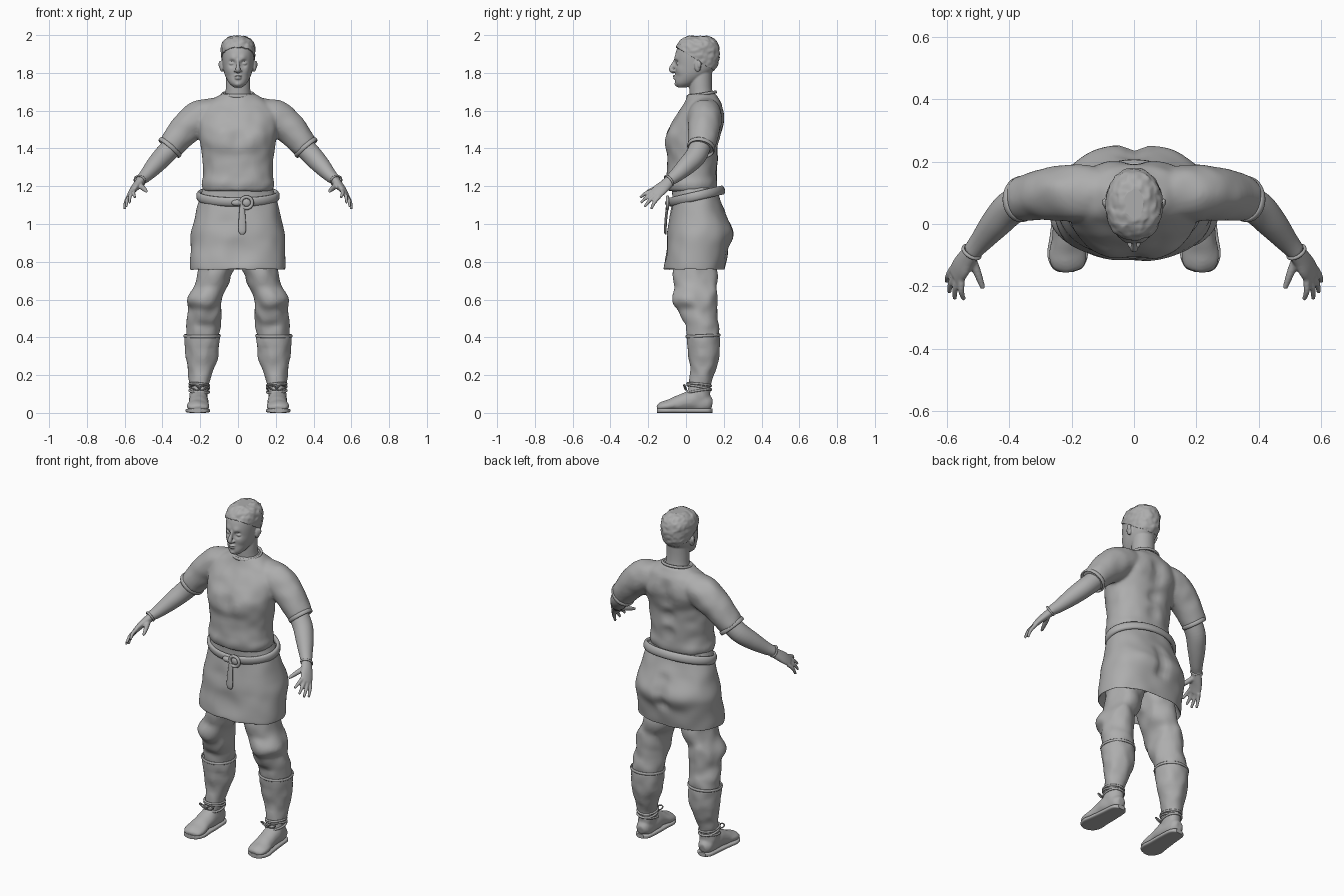
import bpy, bmesh
from math import cos, sin, pi, copysign
from mathutils import Vector, Matrix, noise

start_cube = bpy.data.objects.get("Cube")
if start_cube:
    bpy.data.objects.remove(start_cube)

grey = bpy.data.materials.new("plain grey")
grey.use_nodes = True
tone = (0.42, 0.42, 0.42, 1)
grey.diffuse_color = tone
grey.node_tree.nodes["Principled BSDF"].inputs["Base Color"].default_value = tone


def resample(rows, steps):
    """Smooth curve through rows of (x, y, z, radius, radius)."""
    pts = [Vector(r) for r in rows]
    out = []
    for i in range(len(pts) - 1):
        a, b, c, d = pts[max(i - 1, 0)], pts[i], pts[i + 1], pts[min(i + 2, len(pts) - 1)]
        for k in range(steps):
            t = k / steps
            m, n = (c - a) / 2, (d - b) / 2
            out.append(b + m * t + (3 * (c - b) - 2 * m - n) * t ** 2
                       + (2 * (b - c) + m + n) * t ** 3)
    return out + [pts[-1]]


def bridge(bm, a, b):
    for i in range(len(a)):
        j = (i + 1) % len(a)
        bm.faces.new((a[i], a[j], b[j], b[i])).smooth = True


def loft(bm, rows, ref=None, n=36, steps=6, power=2.0, side=1):
    """Skin over oval sections: level ones, or square to the path when ref is given."""
    secs, loops = resample(rows, steps), []
    for i, s in enumerate(secs):
        u, v = Vector((1, 0, 0)), Vector((0, 1, 0))
        if ref is not None:
            t = (secs[min(i + 1, len(secs) - 1)].xyz - secs[max(i - 1, 0)].xyz).normalized()
            u = Vector(ref)
            u = (u - t * u.dot(t)).normalized()
            v = t.cross(u)
        loop = []
        for k in range(n):
            c, d = cos(2 * pi * k / n), sin(2 * pi * k / n)
            p = (s.xyz + u * copysign(abs(c) ** (2 / power), c) * s[3]
                 + v * copysign(abs(d) ** (2 / power), d) * s[4])
            loop.append(bm.verts.new((p.x * side, p.y, p.z)))
        loops.append(loop)
    for a, b in zip(loops, loops[1:]):
        bridge(bm, a, b)
    for end in (loops[0], loops[-1]):
        for e in bm.faces.new(end).edges:
            e.smooth = False


def stack(rows):
    """Sections centred on x: (z, y, half width, half depth)."""
    return [(0, y, z, a, b) for z, y, a, b in rows]


def hoop(bm, centre, u, v, thick, tall, n=48, m=10):
    """Closed oval band with radius vectors u and v."""
    c, u, v = Vector(centre), Vector(u), Vector(v)
    axis = u.cross(v).normalized()
    loops = []
    for i in range(n):
        r = u * cos(2 * pi * i / n) + v * sin(2 * pi * i / n)
        loops.append([bm.verts.new(c + r + r.normalized() * thick * cos(2 * pi * k / m)
                                   + axis * tall * sin(2 * pi * k / m)) for k in range(m)])
    for i in range(n):
        bridge(bm, loops[i], loops[(i + 1) % n])


def blob(bm, at, size):
    made = bmesh.ops.create_icosphere(bm, subdivisions=3, radius=1,
                                      matrix=Matrix.LocRotScale(Vector(at), None, Vector(size)))
    for f in {f for v in made["verts"] for f in v.link_faces}:
        f.smooth = True


def push(bm, at, reach, shift):
    """Soft dent or swell on both sides of the body."""
    for v in bm.verts:
        d = (Vector((abs(v.co.x), v.co.y, v.co.z)) - Vector(at)).length / reach
        if d < 1:
            v.co.y += shift * (1 - d * d) ** 2


def wobble(bm, amount, scale):
    for v in bm.verts:
        v.co += noise.noise_vector(v.co * scale) * amount


def finish(bm, name, mirror=False, voxel=0, relax=4):
    bmesh.ops.recalc_face_normals(bm, faces=bm.faces[:])
    mesh = bpy.data.meshes.new(name)
    bm.to_mesh(mesh)
    bm.free()
    mesh.materials.append(grey)
    ob = bpy.data.objects.new(name, mesh)
    bpy.context.collection.objects.link(ob)
    if mirror:
        ob.modifiers.new("mirror", 'MIRROR').use_mirror_merge = False
    if voxel:
        mod = ob.modifiers.new("fuse", 'REMESH')
        mod.mode, mod.voxel_size, mod.use_smooth_shade = 'VOXEL', voxel, True
        mod = ob.modifiers.new("relax", 'SMOOTH')
        mod.factor, mod.iterations = 0.5, relax
    return ob


# Tunic with fused sleeves
bm = bmesh.new()
loft(bm, stack([(1.175, .03, .182, .128), (1.21, .03, .192, .137), (1.26, .03, .184, .133),
                (1.34, .035, .188, .135), (1.42, .033, .198, .14), (1.5, .05, .21, .14),
                (1.58, .075, .21, .125), (1.635, .09, .175, .1), (1.67, .088, .12, .082),
                (1.69, .085, .086, .073)]), n=64, power=2.2)
push(bm, (.09, -.09, 1.46), .11, -.014)
push(bm, (0, -.1, 1.45), .06, .01)
push(bm, (.1, .19, 1.53), .1, .012)
for z in (1.3, 1.4, 1.5, 1.58):
    push(bm, (0, .18, z), .06, -.012)
for side in (1, -1):
    loft(bm, [(.06, .1, 1.6, .07, .07), (.13, .1, 1.59, .085, .078), (.2, .1, 1.56, .09, .095),
              (.28, .095, 1.5, .083, .085), (.36, .08, 1.405, .07, .068)],
         ref=(0, 1, 0), side=side)
wobble(bm, .005, 16)
finish(bm, "tunic", voxel=.009, relax=5)

# Collar, sleeve hems
bm = bmesh.new()
hoop(bm, (0, .083, 1.687), (.083, 0, 0), (0, .074, .012), .007, .008)
finish(bm, "collar")
bm = bmesh.new()
hoop(bm, (.36, .08, 1.405), (0, .068, -.01), (.052, 0, .044), .006, .012)
finish(bm, "sleeve_hems", mirror=True)

# Arms and hands
bm = bmesh.new()
loft(bm, [(.32, .085, 1.44, .055, .055), (.39, .055, 1.365, .056, .054),
          (.44, .005, 1.31, .05, .048), (.49, -.055, 1.255, .037, .035),
          (.52, -.09, 1.23, .03, .027)], ref=(0, 1, 0))
spread = Vector((.506, .658, -.557))
loft(bm, [(.505, -.075, 1.24, .03, .025), (.535, -.11, 1.205, .034, .022),
          (.555, -.14, 1.18, .039, .018), (.572, -.167, 1.153, .035, .013)], ref=spread)
tips = [(.545, -.242, 1.14), (.574, -.24, 1.112), (.592, -.22, 1.09), (.599, -.185, 1.078)]
for k, tip in enumerate(tips):
    base = Vector((.566, -.16, 1.16)) + spread * (k - 1.5) * .019
    knuckle = base.lerp(Vector(tip), .5) + Vector((.005, -.003, .005))
    loft(bm, [(*base, .011, .011), (*knuckle, .01, .01), (*tip, .007, .007)],
         ref=spread, n=16)
loft(bm, [(.525, -.1, 1.21, .014, .016), (.502, -.155, 1.19, .014, .013),
          (.483, -.207, 1.172, .008, .008)], ref=spread, n=16)
finish(bm, "arms_and_hands", mirror=True, voxel=.005, relax=3)
bm = bmesh.new()
hoop(bm, (.52, -.09, 1.23), (.016, .021, -.018), (.022, -.001, .018), .005, .006)
finish(bm, "wrist_bands", mirror=True)

# Head, neck and face
skull = stack([(1.722, -.02, .02, .022), (1.745, -.002, .046, .055), (1.785, .03, .068, .086),
               (1.83, .05, .079, .109), (1.89, .057, .085, .115), (1.94, .062, .083, .104),
               (1.973, .065, .063, .08), (1.99, .065, .025, .04)])
bm = bmesh.new()
loft(bm, skull, n=72, steps=10, power=2.15)
push(bm, (.033, -.055, 1.85), .028, .014)
push(bm, (.03, -.06, 1.878), .03, -.006)
push(bm, (.048, -.03, 1.815), .035, -.006)
loft(bm, stack([(1.63, .09, .08, .07), (1.69, .08, .067, .062), (1.75, .077, .064, .06),
                (1.83, .08, .062, .06)]))
loft(bm, [(0, -.05, 1.875, .008, .01), (0, -.062, 1.85, .008, .012),
          (0, -.08, 1.818, .013, .011), (0, -.062, 1.802, .009, .008)], ref=(1, 0, 0), n=20)
for at, size in (((0, -.058, 1.784), (.021, .013, .005)), ((0, -.056, 1.771), (.018, .013, .006)),
                 ((0, -.041, 1.742), (.022, .02, .016))):
    blob(bm, at, size)
for s in (1, -1):
    blob(bm, (s * .013, -.064, 1.811), (.008, .012, .007))
    blob(bm, (s * .033, -.039, 1.849), (.015, .013, .009))
    blob(bm, (s * .086, .062, 1.836), (.012, .017, .031))
    blob(bm, (s * .095, .07, 1.845), (.008, .012, .02))
finish(bm, "head", voxel=.004, relax=2)

# Cropped hair cut along a sloping hairline
bm = bmesh.new()
loft(bm, [(x, y, z + .006, a + .005, b + .006) for x, y, z, a, b in skull],
     n=80, steps=12, power=2.15)
bmesh.ops.bisect_plane(bm, geom=bm.verts[:] + bm.edges[:] + bm.faces[:],
                       plane_co=(0, -.05, 1.935), plane_no=(0, .62, 1), clear_inner=True)
wobble(bm, .005, 45)
hair = finish(bm, "hair")
hair.modifiers.new("thickness", 'SOLIDIFY').thickness = .01

# Skirt with a hollow underside
bm = bmesh.new()
loft(bm, stack([(1.19, .045, .185, .12), (1.12, .055, .205, .13), (1.03, .067, .23, .153),
                (.95, .072, .246, .172), (.87, .06, .25, .166), (.775, .045, .255, .163),
                (.766, .045, .246, .156), (.84, .045, .21, .13)]), n=80, power=2.3)
push(bm, (.1, .23, .96), .12, .012)
for z in (1.04, .97, .9):
    push(bm, (0, .24, z), .06, -.016)
push(bm, (0, -.11, .85), .1, .012)
wobble(bm, .006, 11)
finish(bm, "skirt")

# Belt, knot, buckle and hanging strap
bm = bmesh.new()
hoop(bm, (0, .055, 1.148), (.208, 0, 0), (0, .138, .032), .013, .025, n=72)
finish(bm, "belt")
bm = bmesh.new()
hoop(bm, (.045, -.098, 1.113), (.03, 0, 0), (0, 0, .03), .009, .009)
blob(bm, (.045, -.093, 1.113), (.022, .012, .022))
blob(bm, (-.005, -.095, 1.112), (.03, .016, .017))
finish(bm, "buckle_and_knot")
bm = bmesh.new()
loft(bm, [(.022, -.098, 1.1, .012, .008), (.022, -.106, 1.03, .018, .007),
          (.022, -.11, .965, .02, .007), (.022, -.108, .945, .009, .004)], n=24)
finish(bm, "hanging_strap")

# Trousers
bm = bmesh.new()
loft(bm, [(.11, .05, .86, .095, .115), (.11, .05, .78, .096, .115), (.142, .05, .68, .09, .115),
          (.175, .045, .61, .092, .12), (.175, .062, .54, .088, .105),
          (.185, .085, .46, .09, .088), (.19, .09, .37, .083, .08)], n=48, steps=8)
wobble(bm, .012, 13)
finish(bm, "trousers", mirror=True, voxel=.009, relax=2)

# Boots: shaft and foot fused, then rim, soles and ankle cords
foot = [(.205, .14, .045, .02, .025), (.205, .115, .05, .043, .045), (.206, .04, .06, .05, .058),
        (.21, -.04, .05, .055, .042), (.213, -.1, .036, .06, .03), (.215, -.14, .03, .045, .022),
        (.215, -.154, .026, .02, .012)]
bm = bmesh.new()
loft(bm, [(.19, .09, .41, .096, .09), (.191, .094, .3, .086, .082), (.2, .085, .2, .062, .064),
          (.205, .07, .13, .05, .06), (.206, .065, .06, .048, .07)])
loft(bm, foot, ref=(1, 0, 0))
wobble(bm, .006, 18)
finish(bm, "boots", mirror=True, voxel=.007, relax=3)
bm = bmesh.new()
hoop(bm, (.19, .09, .408), (.094, 0, 0), (0, .088, .004), .005, .008)
finish(bm, "boot_rims", mirror=True)
bm = bmesh.new()
loft(bm, [(x, y, .012, a * 1.08, .012) for x, y, z, a, b in foot], ref=(1, 0, 0), power=4)
finish(bm, "soles", mirror=True)
bm = bmesh.new()
for z, tilt in ((.115, .01), (.135, -.012), (.15, -.006)):
    hoop(bm, (.205, .07, z), (.052, 0, .004), (0, .063, tilt), .006, .006)
for s in (1, -1):
    hoop(bm, (.205 + s * .024, -.005, .135), (.022, 0, s * .008), (0, -.006, .012), .004, .004, n=24)
finish(bm, "ankle_cords", mirror=True)
